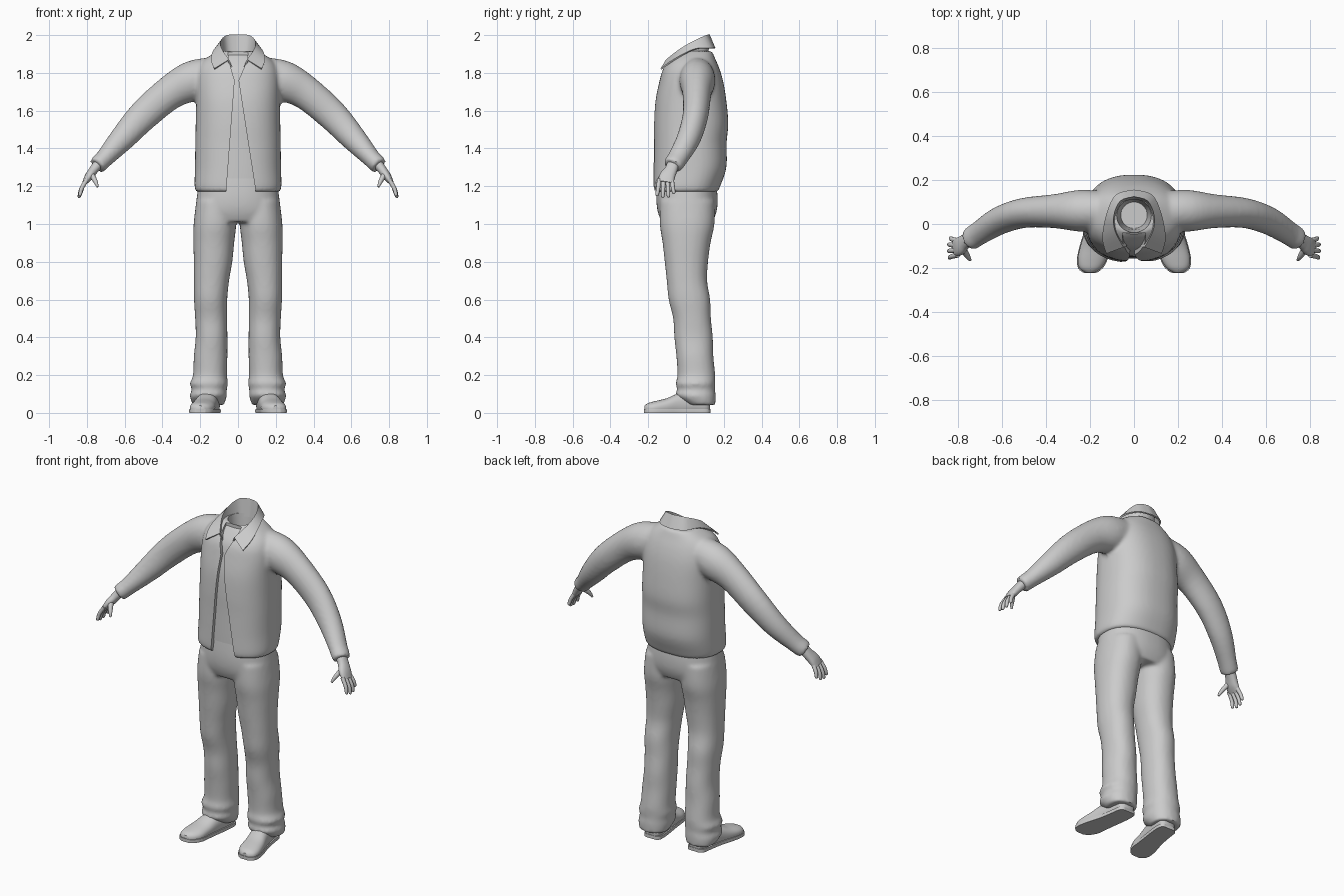
import bpy
import bmesh
from math import cos, sin, pi, radians, copysign
from mathutils import Vector

cube = bpy.data.objects.get("Cube")
if cube:
    bpy.data.objects.remove(cube, do_unlink=True)

X, Y, Z = Vector((1, 0, 0)), Vector((0, 1, 0)), Vector((0, 0, 1))

grey = bpy.data.materials.new("plain_grey")
grey.use_nodes = True
tone = (0.6, 0.6, 0.6, 1)
grey.diffuse_color = tone
grey.node_tree.nodes["Principled BSDF"].inputs["Base Color"].default_value = tone


def spline(keys, steps=4):
    """Smooth curve through key tuples of any length."""
    pts = [Vector(k) for k in keys]
    pts = [pts[0]] + pts + [pts[-1]]
    out = []
    for a, b, c, d in zip(pts, pts[1:], pts[2:], pts[3:]):
        for i in range(steps):
            t = i / steps
            out.append(b + (c - a) * (t / 2) + (a * 2 - b * 5 + c * 4 - d) * (t * t / 2)
                       + (b * 3 - a - c * 3 + d) * (t ** 3 / 2))
    return out + [pts[-1]]


def loft(bm, keys, ref=Y, axis=None, side=1, n=32, power=2.0, clamp=None, caps=True):
    """Skin rounded sections (x, y, z, width, depth) along a path."""
    secs = spline(keys)
    centres = [Vector(s[:3]) for s in secs]
    rings = []
    for i, (c, s) in enumerate(zip(centres, secs)):
        t = axis or (centres[min(i + 1, len(secs) - 1)] - centres[max(i - 1, 0)]).normalized()
        v = (ref - t * ref.dot(t)).normalized()
        u = t.cross(v)
        ring = []
        for k in range(n):
            a = 2 * pi * k / n
            cu, cv = [copysign(abs(w) ** (2 / power), w) for w in (cos(a), sin(a))]
            p = c + u * (cu * s[3]) + v * (cv * s[4])
            if clamp:
                p.z = min(max(p.z, clamp[0]), clamp[1])
            ring.append(bm.verts.new((p.x * side, p.y, p.z)))
        rings.append(ring)
    for r, q in zip(rings, rings[1:]):
        for k in range(n):
            m = (k + 1) % n
            bm.faces.new((r[k], r[m], q[m], q[k]))
    if caps:
        bm.faces.new(rings[0])
        bm.faces.new(rings[-1])


def make(name, bm):
    bmesh.ops.recalc_face_normals(bm, faces=bm.faces)
    mesh = bpy.data.meshes.new(name)
    bm.to_mesh(mesh)
    bm.free()
    mesh.materials.append(grey)
    obj = bpy.data.objects.new(name, mesh)
    bpy.context.collection.objects.link(obj)
    return obj


def modify(obj, kind, **settings):
    mod = obj.modifiers.new(kind.title(), kind)
    for key, value in settings.items():
        setattr(mod, key, value)


def blend(obj):
    """Fuse overlapping volumes into one soft cloth surface."""
    modify(obj, 'REMESH', mode='VOXEL', voxel_size=0.011)
    modify(obj, 'SMOOTH', factor=0.5, iterations=6)


def finish(obj):
    for other in list(bpy.context.selected_objects):
        other.select_set(False)
    obj.select_set(True)
    bpy.context.view_layer.objects.active = obj
    if obj.modifiers:
        bpy.ops.object.convert(target='MESH')
    bpy.ops.object.shade_smooth_by_angle(angle=radians(45))


# Jacket: body and sleeves fused, then opened at the front and neck
body = [(0, 0, 1.17, .222, .168), (0, .003, 1.2, .23, .178), (0, .02, 1.3, .228, .194),
        (0, .022, 1.43, .226, .193), (0, .027, 1.53, .224, .197), (0, .026, 1.65, .222, .188),
        (0, .028, 1.75, .222, .17), (0, .028, 1.82, .21, .15), (0, .035, 1.87, .178, .122),
        (0, .048, 1.915, .108, .09)]
sleeve = [(.12, .06, 1.79, .095, .085), (.24, .06, 1.757, .107, .095), (.36, .058, 1.695, .09, .077),
          (.5, .05, 1.575, .082, .068), (.61, .015, 1.455, .068, .063), (.7, -.04, 1.355, .05, .055),
          (.73, -.06, 1.325, .048, .054), (.748, -.072, 1.307, .046, .052)]
bm = bmesh.new()
loft(bm, body, axis=Z, n=48, power=2.4)
for side in (1, -1):
    loft(bm, sleeve, side=side)
jacket = make("jacket", bm)
blend(jacket)

bm = bmesh.new()
outline = [(-.068, 1.1), (.105, 1.1), (.003, 1.76), (.05, 1.87), (.06, 2), (-.06, 2), (-.05, 1.87), (-.018, 1.76)]
front = bm.faces.new([bm.verts.new((x, -.4, z)) for x, z in outline])
grown = bmesh.ops.extrude_face_region(bm, geom=[front])["geom"]
bmesh.ops.translate(bm, vec=Y * .36, verts=[g for g in grown if isinstance(g, bmesh.types.BMVert)])
opening = make("opening_cutter", bm)

bm = bmesh.new()
loft(bm, [(0, .04, 1.7, .06, .06), (0, .04, 1.85, .072, .07), (0, .035, 1.98, .086, .085)], axis=Z)
neck = make("neck_cutter", bm)
for cutter in (opening, neck):
    cutter.hide_render = True
    modify(jacket, 'BOOLEAN', operation='DIFFERENCE', object=cutter, solver='EXACT')
finish(jacket)
for cutter in (opening, neck):
    bpy.data.objects.remove(cutter, do_unlink=True)

# Shirt under the jacket
inner = [(x, y, z, w - .02, d - .02) for x, y, z, w, d in body if 1.25 < z < 1.9]
inner = [(0, .01, 1.24, .205, .165)] + inner + [(0, .04, 1.895, .095, .085)]
bm = bmesh.new()
loft(bm, inner, axis=Z, n=48, power=2.4, caps=False)
shirt = make("shirt", bm)
modify(shirt, 'SOLIDIFY', thickness=.006)
finish(shirt)

# Folded collar: inner base, top fold and outer edge from the back to the point
stations = [(0, .115, 1.9, 0, .125, 2, 0, .152, 1.93),
            (.055, .1, 1.89, .062, .105, 1.995, .08, .13, 1.93),
            (.085, .035, 1.88, .092, .04, 1.965, .122, .045, 1.925),
            (.075, -.03, 1.86, .088, -.03, 1.925, .142, -.062, 1.87),
            (.035, -.1, 1.83, .05, -.105, 1.868, .125, -.132, 1.82)]
bm = bmesh.new()
rows = [[bm.verts.new(s[i:i + 3]) for i in (0, 3, 6)] for s in spline(stations)]
for r, q in zip(rows, rows[1:]):
    for k in range(2):
        bm.faces.new((r[k], r[k + 1], q[k + 1], q[k]))
collar = make("collar", bm)
modify(collar, 'MIRROR', use_clip=True)
modify(collar, 'SOLIDIFY', thickness=.008, offset=0)
finish(collar)

# Trousers: hips and two legs fused
hips = [(0, .003, 1.27, .2, .15), (0, .005, 1.15, .217, .162), (0, .006, 1.07, .226, .157),
        (0, .006, 1.01, .215, .135)]
leg = [(.113, .007, 1.12, .108, .145), (.122, .006, 1, .113, .145), (.128, .003, .9, .108, .127),
       (.132, .002, .8, .102, .115), (.14, .005, .7, .093, .107), (.145, .018, .6, .088, .11),
       (.142, .032, .5, .085, .1), (.14, .04, .4, .084, .102), (.145, .047, .3, .089, .098),
       (.148, .055, .2, .09, .1), (.154, .05, .155, .101, .105), (.152, .054, .125, .092, .1),
       (.157, .052, .09, .098, .105), (.157, .083, .042, .083, .072)]
bm = bmesh.new()
loft(bm, hips, axis=Z, n=48, power=2.3)
for side in (1, -1):
    loft(bm, leg, axis=Z, side=side, power=2.2)
trousers = make("trousers", bm)
blend(trousers)
finish(trousers)

# Shoes with a flat sole, and hands with fingers
shoe = [(.145, .128, .045, .03, .04), (.147, .11, .045, .05, .055), (.152, .05, .05, .055, .062),
        (.165, -.03, .045, .057, .062), (.18, -.1, .033, .063, .045), (.19, -.16, .026, .065, .037),
        (.198, -.2, .022, .05, .03), (.2, -.22, .018, .022, .02)]
sole = [(x, y * 1.015, .01, w + .004, .04) for x, y, z, w, d in shoe]
palm = [(.73, -.062, 1.33, .028, .032), (.765, -.08, 1.285, .024, .034),
        (.79, -.1, 1.25, .022, .042), (.812, -.108, 1.218, .013, .04)]
thumb = [(.78, -.105, 1.27, .016, .018), (.756, -.145, 1.228, .012, .013), (.743, -.163, 1.197, .006, .006)]

for side, word in ((1, "left"), (-1, "right")):
    bm = bmesh.new()
    loft(bm, shoe, ref=Z, axis=-Y, side=side, power=2.3, clamp=(.002, 1))
    finish(make(word + "_shoe", bm))

    bm = bmesh.new()
    loft(bm, sole, ref=Z, axis=-Y, side=side, power=2.3, clamp=(0, .02))
    finish(make(word + "_sole", bm))

    bm = bmesh.new()
    loft(bm, palm, side=side, n=20, power=2.3)
    loft(bm, thumb, side=side, n=12)
    for offset, reach in ((-.033, .9), (-.011, 1), (.011, .97), (.032, .78)):
        y = -.108 + offset
        loft(bm, [(.8, y, 1.235, .012, .012),
                  (.8 + .03 * reach, y + offset * .2, 1.235 - .05 * reach, .011, .011),
                  (.8 + .04 * reach, y + offset * .35, 1.235 - .088 * reach, .009, .009),
                  (.8 + .041 * reach, y + offset * .4, 1.235 - .097 * reach, .004, .004)],
             side=side, n=12)
    finish(make(word + "_hand", bm))
